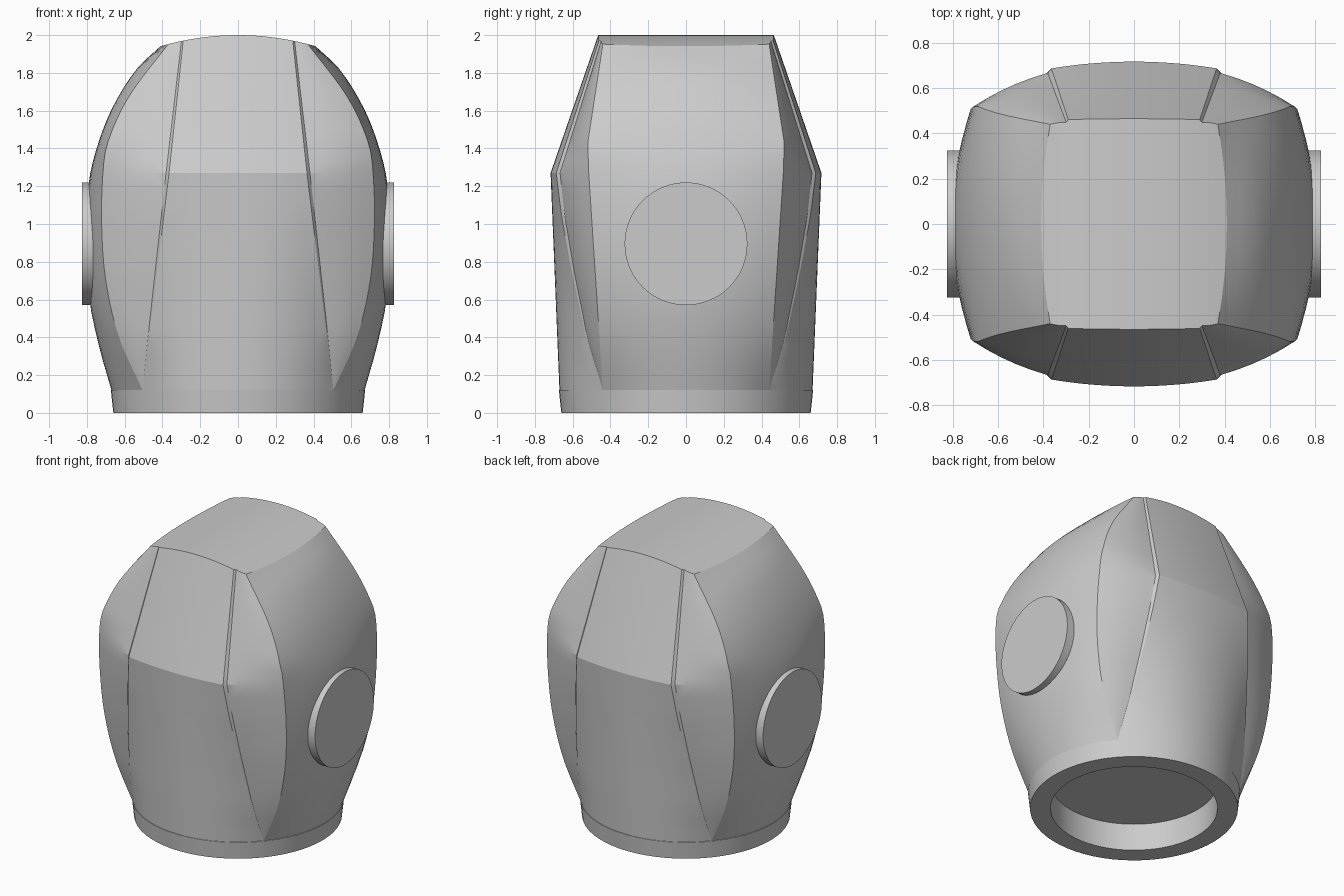
import bpy, bmesh, math
from mathutils import Matrix

if "Cube" in bpy.data.objects:
    bpy.data.objects.remove(bpy.data.objects["Cube"])


def finish(bm, name, angle):
    bmesh.ops.remove_doubles(bm, verts=bm.verts, dist=1e-4)
    bmesh.ops.recalc_face_normals(bm, faces=bm.faces)
    me = bpy.data.meshes.new(name)
    bm.to_mesh(me)
    bm.free()
    ob = bpy.data.objects.new(name, me)
    bpy.context.collection.objects.link(ob)
    bpy.ops.object.select_all(action='DESELECT')
    bpy.context.view_layer.objects.active = ob
    ob.select_set(True)
    bpy.ops.object.shade_smooth_by_angle(angle=math.radians(angle))
    return ob


def curve(keys, z, smooth=True):
    """Value at height z through (z, value) keys."""
    n = len(keys)

    def slope(i):
        a, b = keys[max(i - 1, 0)], keys[min(i + 1, n - 1)]
        return (b[1] - a[1]) / (b[0] - a[0])
    i = 0
    while i < n - 2 and z > keys[i + 1][0]:
        i += 1
    (z0, v0), (z1, v1) = keys[i], keys[i + 1]
    h, t = z1 - z0, (z - z0) / (z1 - z0)
    if not smooth:
        return v0 + t * (v1 - v0)
    return (v0 * (1 + 2 * t) * (1 - t) ** 2 + h * slope(i) * t * (1 - t) ** 2
            + v1 * t * t * (3 - 2 * t) + h * slope(i + 1) * t * t * (t - 1))


def arc(mid, end, half, s):
    """Circular bulge: height at s for an arc from mid (s=0) to end (s=half)."""
    sag = mid - end
    r = (half * half + sag * sag) / (2 * sag)
    return mid - r + math.sqrt(r * r - s * s)


LOW, BROW, TOP = 0.12, 1.27, 1.95
SIDE = [(.12, .67), (.35, .735), (.6, .787), (.9, .807), (1.22, .79),
        (1.43, .74), (1.63, .66), (1.83, .535), (1.95, .41)]
CORNER_X = [(.12, .505), (.4, .63), (.7, .7), (1.0, .722), (1.27, .715),
            (1.43, .69), (1.67, .58), (1.95, .37)]
CORNER_Y = [(.12, .44), (1.27, .515), (1.43, .52), (1.95, .44)]
FRONT = [(.12, .67), (1.27, .717), (1.95, .465)]
GROOVE_X = [(.12, .505), (1.27, .365), (1.95, .29)]
GROOVE_Y = [(.12, .44), (.38, .525), (.75, .605), (1.05, .66), (1.27, .687), (1.95, .461)]
STEP = [(.12, 0), (.5, .009), (1.27, .02), (1.95, .012)]


def quarter(z):
    X, cx = curve(SIDE, z), curve(CORNER_X, z)
    cy, Y = curve(CORNER_Y, z, False), curve(FRONT, z, False)
    gx, gy = curve(GROOVE_X, z, False), curve(GROOVE_Y, z, False)
    st = curve(STEP, z, False)
    # front panel
    pts = [(gx * i / 8, arc(Y, gy, gx, gx * i / 8)) for i in range(9)]
    # stepped groove and corner panel
    sx, sy = gx + st * .8, gy - st
    dx, dy = cx - sx, cy - sy
    for i in range(6):
        t = i / 5
        b = .16 * t * (1 - t)
        pts.append((sx + dx * t - dy * b, sy + dy * t + dx * b))
    # side panel
    for i in range(7, -1, -1):
        y = cy * i / 8
        pts.append((arc(X, cx, cy, y), y))
    return pts


# Shell: lofted quarter, repeated in all four quadrants
zs = [LOW + (BROW - LOW) * i / 14 for i in range(14)]
zs += [BROW + (TOP - BROW) * i / 12 for i in range(13)]
crown = [2 - .35 * x * x for x, y in quarter(TOP)]
rows = []
for z in zs:
    row = []
    for (x, y), zt in zip(quarter(z), crown):
        h = z if z <= BROW else BROW + (z - BROW) * (zt - BROW) / (TOP - BROW)
        row.append((x, y, h))
    rows.append(row)
rows.append([(x, 0, z) for x, y, z in rows[-1]])  # crown surface to the mid line

bm = bmesh.new()
for mx in (1, -1):
    for my in (1, -1):
        grid = [[bm.verts.new((x * mx, y * my, z)) for x, y, z in r] for r in rows]
        for a, b in zip(grid, grid[1:]):
            for i in range(len(a) - 1):
                bm.faces.new((a[i], a[i + 1], b[i + 1], b[i]))
finish(bm, "helmet_shell", 18)

# Neck ring with recessed floor
profile = [(0, .19), (.53, .19), (.53, 0), (.66, 0), (.673, .12), (.655, .125)]
bm = bmesh.new()
vs = [bm.verts.new((r, 0, z)) for r, z in profile]
es = [bm.edges.new(p) for p in zip(vs, vs[1:])]
bmesh.ops.spin(bm, geom=vs + es, axis=(0, 0, 1), cent=(0, 0, 0),
               angle=2 * math.pi, steps=64)
finish(bm, "neck_ring", 30)

# Ear discs
for side, name in ((1, "ear_disc_right"), (-1, "ear_disc_left")):
    bm = bmesh.new()
    m = Matrix.Translation((side * .7625, 0, .895)) @ Matrix.Rotation(math.pi / 2, 4, 'Y')
    bmesh.ops.create_cone(bm, cap_ends=True, segments=64, radius1=.325,
                          radius2=.325, depth=.125, matrix=m)
    finish(bm, name, 30)
